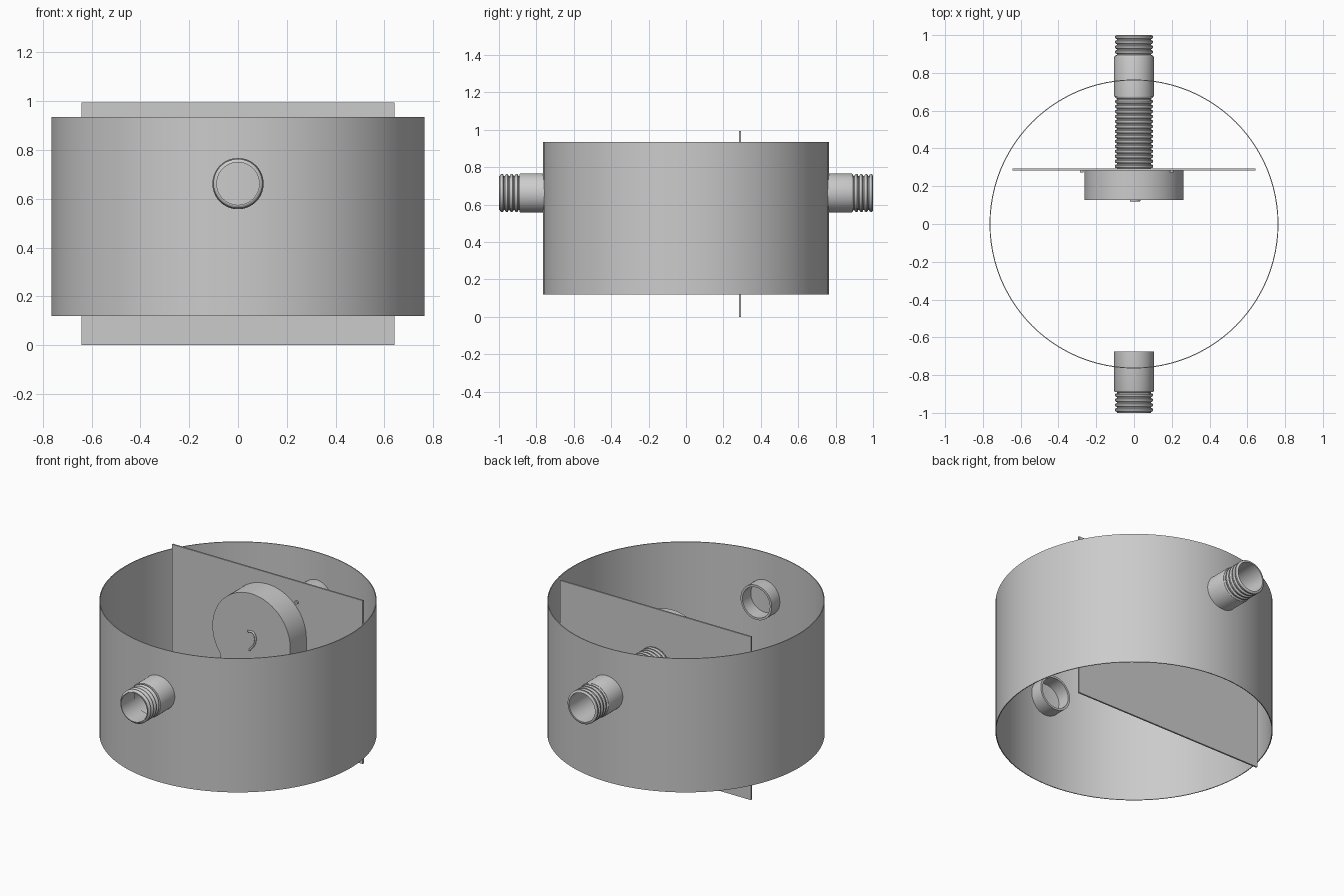
import bpy, bmesh, math
from mathutils import Matrix

if "Cube" in bpy.data.objects:
    bpy.data.objects.remove(bpy.data.objects["Cube"])

CZ = 0.662      # height of the pipe axis
SIDES = 64


def finish(name, bm, smooth=True):
    bmesh.ops.remove_doubles(bm, verts=bm.verts, dist=1e-5)
    bmesh.ops.recalc_face_normals(bm, faces=bm.faces)
    me = bpy.data.meshes.new(name)
    bm.to_mesh(me)
    bm.free()
    ob = bpy.data.objects.new(name, me)
    bpy.context.collection.objects.link(ob)
    if smooth:
        bpy.context.view_layer.objects.active = ob
        ob.select_set(True)
        bpy.ops.object.shade_smooth_by_angle(angle=math.radians(35))
        ob.select_set(False)
    return ob


def lathe(name, profile, sides=SIDES, along_y=False, z=0.0):
    """Revolve a closed (radius, height) profile; optionally lay it along y."""
    bm = bmesh.new()
    rings = []
    for i in range(sides):
        a = 2 * math.pi * i / sides
        rings.append([bm.verts.new((r * math.cos(a), r * math.sin(a), h))
                      for r, h in profile])
    n = len(profile)
    for i in range(sides):
        p, q = rings[i], rings[(i + 1) % sides]
        for j in range(n):
            k = (j + 1) % n
            bm.faces.new((p[j], q[j], q[k], p[k]))
    if along_y:
        bm.transform(Matrix.Translation((0, 0, z)) @ Matrix.Rotation(-math.pi / 2, 4, 'X'))
    return finish(name, bm)


def extrude_y(name, outline, y0, y1):
    """Solid prism from an (x, z) outline."""
    bm = bmesh.new()
    f = bm.faces.new([bm.verts.new((x, y0, z)) for x, z in outline])
    g = bmesh.ops.extrude_face_region(bm, geom=[f])
    vs = [v for v in g['geom'] if isinstance(v, bmesh.types.BMVert)]
    bmesh.ops.translate(bm, verts=vs, vec=(0, y1 - y0, 0))
    return finish(name, bm)


def hose(name, y0, y1, pitch=0.0262):
    """Corrugated tube with rounded ridges."""
    n = max(1, round((y1 - y0) / pitch))
    step = (y1 - y0) / n
    prof = []
    for i in range(n):
        for t, r in ((0.0, 0.091), (0.2, 0.091), (0.32, 0.098),
                     (0.5, 0.101), (0.78, 0.101), (0.9, 0.098)):
            prof.append((r, y0 + (i + t) * step))
    prof += [(0.091, y1), (0.087, y1), (0.087, y0)]
    return lathe(name, prof, 48, True, CZ)


# Open round chamber wall
lathe("chamber_wall", [(0.765, 0.12), (0.765, 0.935), (0.760, 0.935), (0.760, 0.12)], 96)

# Upright divider plate
extrude_y("divider_plate", [(-0.642, 0), (0.642, 0), (0.642, 0.994), (-0.642, 0.994)],
          0.283, 0.293)

# Pipe sleeves through the wall, with softened outer lip
for name, s in (("front_sleeve", -1), ("back_sleeve", 1)):
    prof = [(0.092, 0.675), (0.105, 0.675), (0.105, 0.882),
            (0.102, 0.890), (0.092, 0.890)]
    lathe(name, [(r, s * h) for r, h in prof], SIDES, True, CZ)

# Corrugated hoses
hose("front_hose", -1.0, -0.87)
hose("back_hose", 0.29, 1.0)

# Blower housing: round casing with a straight outlet leading down
R, XL, ZB = 0.262, -0.207, 0.32
end = math.pi + math.acos(-XL / R)
outline = [(R * math.cos(end * i / 56), CZ + R * math.sin(end * i / 56)) for i in range(57)]
outline += [(XL, ZB), (R, ZB)]
extrude_y("blower_housing", outline, 0.128, 0.285)

# Small curved rib on the housing face
cu = bpy.data.curves.new("face_rib", 'CURVE')
cu.dimensions = '3D'
cu.bevel_depth = 0.006
cu.bevel_resolution = 2
cu.use_fill_caps = True
sp = cu.splines.new('BEZIER')
pts = [(-0.022, 0.030), (0.016, 0.028), (0.028, -0.020), (-0.012, -0.085)]
sp.bezier_points.add(len(pts) - 1)
for p, (x, z) in zip(sp.bezier_points, pts):
    p.co = (x, 0.125, CZ + z)
    p.handle_left_type = p.handle_right_type = 'AUTO'
bpy.context.collection.objects.link(bpy.data.objects.new("face_rib", cu))

# Mounting screws around the housing
for i in range(3):
    a = math.radians(45.7 + 120 * i)
    bm = bmesh.new()
    bmesh.ops.create_cone(bm, cap_ends=True, segments=16, radius1=0.01, radius2=0.01, depth=0.012,
                          matrix=Matrix.Translation((0.286 * math.cos(a), 0.279, CZ + 0.286 * math.sin(a)))
                          @ Matrix.Rotation(math.pi / 2, 4, 'X'))
    finish(f"mounting_screw_{i + 1}", bm)
